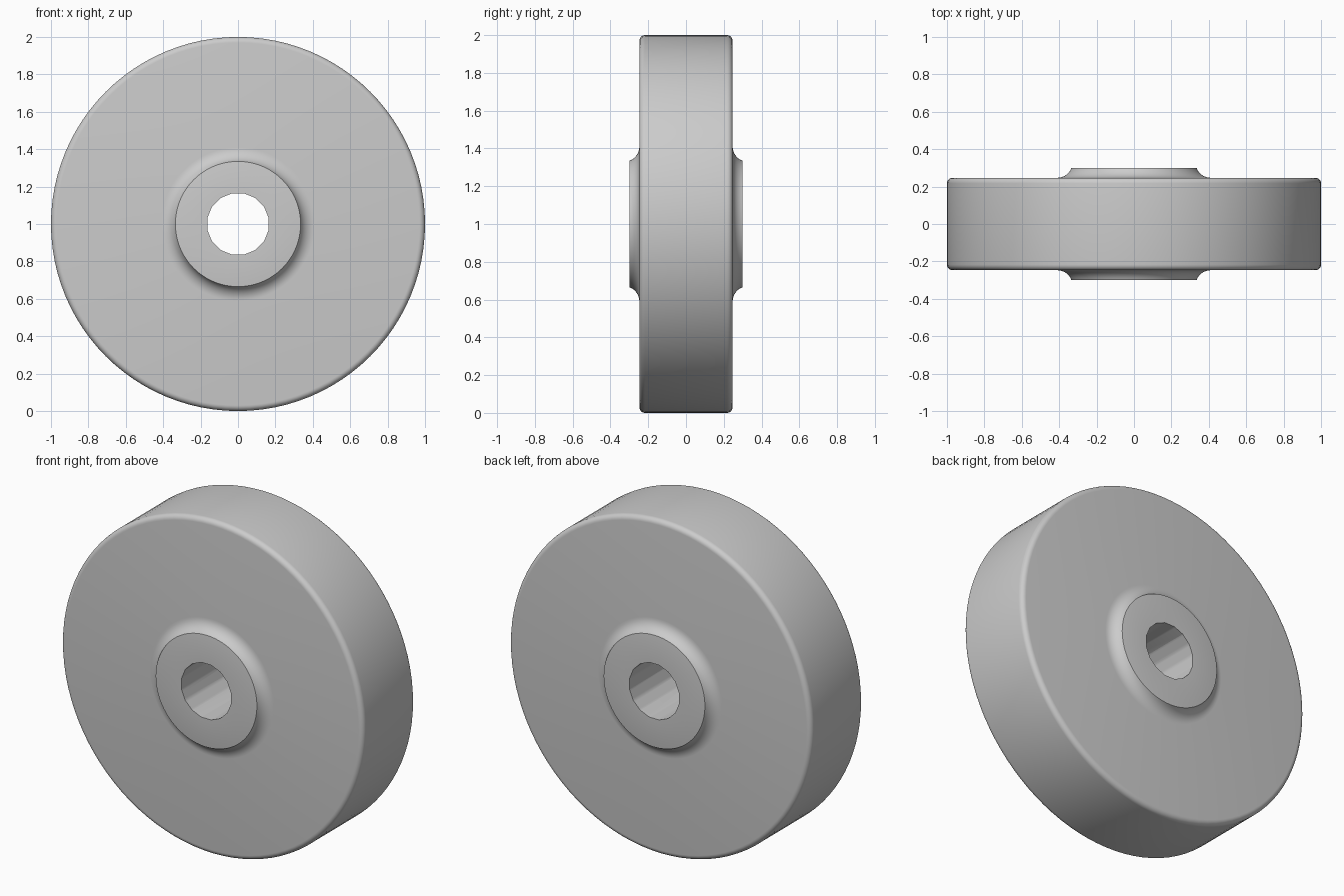
import bpy
import bmesh
from math import sin, cos, pi, radians
from mathutils import Matrix

cube = bpy.data.objects.get("Cube")
if cube:
    bpy.data.objects.remove(cube)

HALF_WIDTH, HUB_HALF, HUB_R, BORE_R = 0.247, 0.30, 0.333, 0.167
EDGE_R, FILLET_R, FILLET_X = 0.03, 0.08, 0.41
CENTRE = Matrix.Translation((0, 0, 1))

grey = bpy.data.materials.new("light grey")
grey.use_nodes = True
colour = (0.6, 0.6, 0.6, 1)
grey.diffuse_color = colour
grey.node_tree.nodes["Principled BSDF"].inputs["Base Color"].default_value = colour


def add_object(name, bm):
    bmesh.ops.recalc_face_normals(bm, faces=bm.faces)
    mesh = bpy.data.meshes.new(name)
    bm.to_mesh(mesh)
    bm.free()
    mesh.materials.append(grey)
    obj = bpy.data.objects.new(name, mesh)
    bpy.context.collection.objects.link(obj)
    return obj


def arc(cx, cy, r, start, end, steps):
    angles = [radians(start + (end - start) * i / steps) for i in range(steps + 1)]
    return [(cx + r * cos(a), cy + r * sin(a)) for a in angles]


# Half profile (radius, depth): hub face, concave fillet, rounded rim
half = [(0, HUB_HALF), (HUB_R, HUB_HALF)]
half += arc(FILLET_X, HALF_WIDTH + FILLET_R, FILLET_R, 200, 270, 8)
half += arc(1 - EDGE_R, HALF_WIDTH - EDGE_R, EDGE_R, 90, 0, 6)
profile = half + [(r, -d) for r, d in reversed(half)]

# Wheel: the profile spun about the axle
bm = bmesh.new()
verts = [bm.verts.new((r, d, 0)) for r, d in profile]
edges = [bm.edges.new(pair) for pair in zip(verts, verts[1:])]
bmesh.ops.spin(bm, geom=verts + edges, cent=(0, 0, 0), axis=(0, 1, 0),
               angle=2 * pi, steps=96, use_merge=True)
bmesh.ops.remove_doubles(bm, verts=bm.verts, dist=0.0001)
bm.transform(CENTRE)
wheel = add_object("wheel", bm)

# Axle bore
bm = bmesh.new()
bmesh.ops.create_cone(bm, cap_ends=True, segments=16, radius1=BORE_R,
                      radius2=BORE_R, depth=1)
bm.transform(CENTRE @ Matrix.Rotation(pi / 2, 4, "X") @ Matrix.Rotation(pi / 16, 4, "Z"))
cutter = add_object("bore_cutter", bm)
cutter.hide_render = True

cut = wheel.modifiers.new("bore", "BOOLEAN")
cut.operation = "DIFFERENCE"
cut.solver = "EXACT"
cut.object = cutter
bpy.context.view_layer.objects.active = wheel
wheel.select_set(True)
bpy.ops.object.modifier_apply(modifier=cut.name)
bpy.data.objects.remove(cutter)

bpy.ops.object.shade_smooth_by_angle(angle=radians(35))
